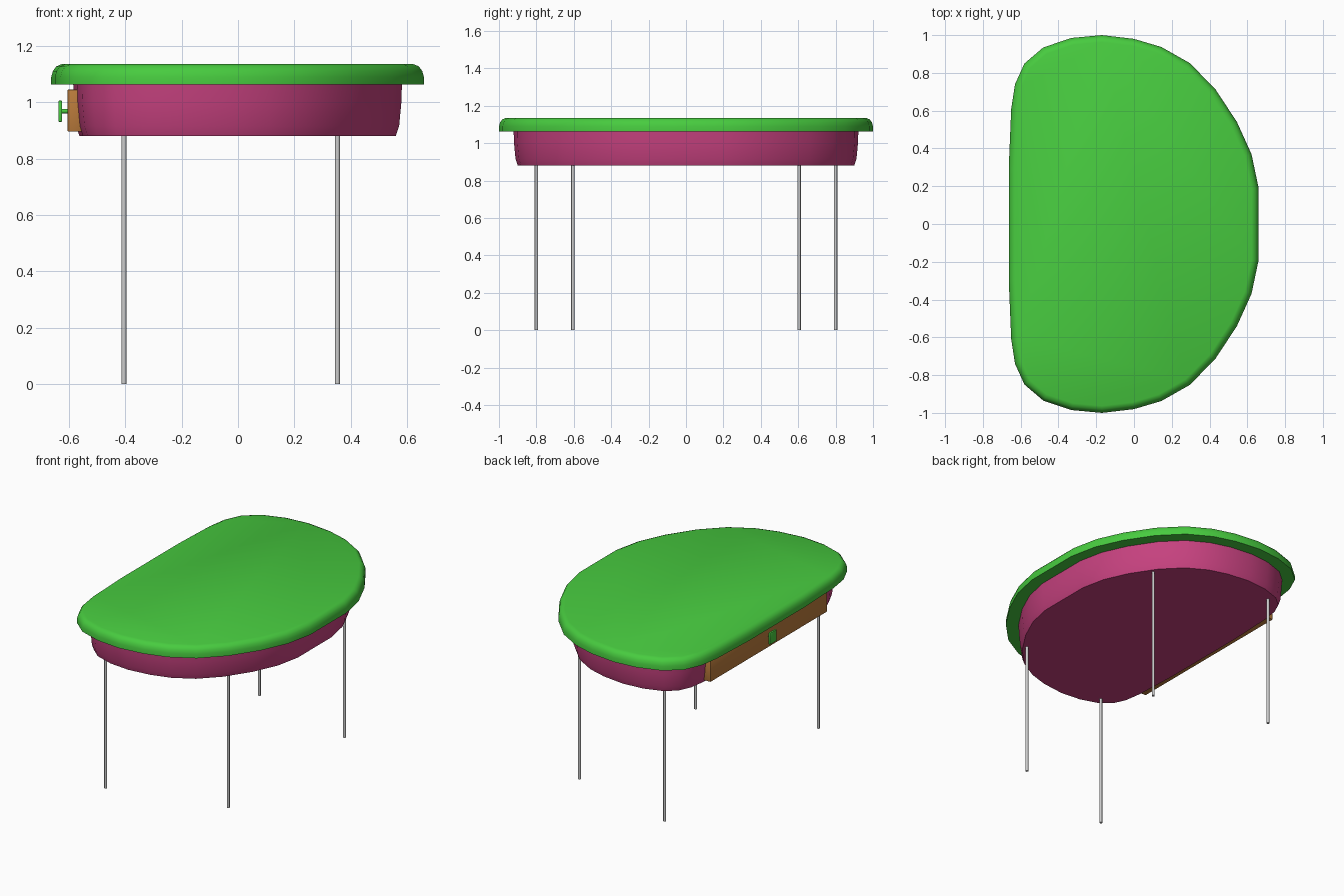
import bpy, bmesh, math
from mathutils import Vector

if "Cube" in bpy.data.objects:
    bpy.data.objects.remove(bpy.data.objects["Cube"])

# Half outline of the D-shaped top (y > 0), mirrored below
HALF = [(.66, .19), (.622, .37), (.545, .54), (.43, .715), (.295, .852), (.145, .937),
        (0, .98), (-.17, 1), (-.33, .985), (-.48, .935), (-.58, .85), (-.63, .74),
        (-.65, .61), (-.663, .3)]
OUTLINE = [Vector(p) for p in HALF] + [Vector((x, -y)) for x, y in reversed(HALF)]


def material(name, rgb):
    m = bpy.data.materials.new(name)
    m.diffuse_color = (*rgb, 1)
    m.use_nodes = True
    m.node_tree.nodes["Principled BSDF"].inputs["Base Color"].default_value = m.diffuse_color
    return m


GREEN = material("green", (.064, .6, .05))
PINK = material("pink", (.56, .053, .21))
ORANGE = material("orange", (.5, .2, .045))


def finish(bm, name, mat=None, angle=35):
    bmesh.ops.recalc_face_normals(bm, faces=bm.faces)
    me = bpy.data.meshes.new(name)
    bm.to_mesh(me)
    bm.free()
    ob = bpy.data.objects.new(name, me)
    bpy.context.collection.objects.link(ob)
    if mat:
        me.materials.append(mat)
    bpy.ops.object.select_all(action='DESELECT')
    ob.select_set(True)
    bpy.context.view_layer.objects.active = ob
    bpy.ops.object.shade_smooth_by_angle(angle=math.radians(angle))
    return ob


def inset(d):
    """Move the outline inwards by d along its corner bisectors."""
    pts = []
    n = len(OUTLINE)
    for i, p in enumerate(OUTLINE):
        a = (p - OUTLINE[i - 1]).normalized()
        b = (OUTLINE[(i + 1) % n] - p).normalized()
        n1, n2 = Vector((-a.y, a.x)), Vector((-b.y, b.x))
        m = (n1 + n2).normalized()
        pts.append(p + m * d / m.dot(n1))
    return pts


def slab(name, profile, mat):
    """Stack inset outlines (inset, z) into a closed body."""
    bm = bmesh.new()
    rings = [[bm.verts.new((p.x, p.y, z)) for p in inset(d)] for d, z in profile]
    n = len(OUTLINE)
    for lo, hi in zip(rings, rings[1:]):
        for i in range(n):
            j = (i + 1) % n
            bm.faces.new((lo[i], lo[j], hi[j], hi[i]))
    bm.faces.new(rings[0][::-1])
    bm.faces.new(rings[-1])
    return finish(bm, name, mat)


def box(name, x, y, z, mat, bevel):
    bm = bmesh.new()
    bmesh.ops.create_cube(bm, size=1)
    for v in bm.verts:
        v.co = [(r[0] + r[1]) / 2 + c * (r[1] - r[0]) for c, r in zip(v.co, (x, y, z))]
    bmesh.ops.bevel(bm, geom=bm.edges[:], offset=bevel, segments=2, profile=.5,
                    affect='EDGES')
    return finish(bm, name, mat)


def rod(name, loc, radius, length, mat=None, along_x=False):
    bm = bmesh.new()
    bmesh.ops.create_cone(bm, cap_ends=True, segments=12, radius1=radius,
                          radius2=radius, depth=length)
    ob = finish(bm, name, mat)
    ob.location = loc
    if along_x:
        ob.rotation_euler.y = math.pi / 2
    return ob


# Tabletop with rounded upper edge, and tapered apron below it
slab("tabletop", [(0, 1.062), (0, 1.09), (.006, 1.111), (.018, 1.127), (.037, 1.135)], GREEN)
slab("apron", [(.1, .88), (.088, .915), (.08, 1.0), (.078, 1.064)], PINK)

# Drawer front with knob on the straight side
box("drawer_front", (-.605, -.555), (-.61, .61), (.895, 1.045), ORANGE, .004)
rod("knob_stem", (-.613, 0, .968), .008, .03, GREEN, True)
box("knob", (-.638, -.624), (-.035, .035), (.93, 1.006), GREEN, .004)

# Thin legs
for side, s in (("left", -1), ("right", 1)):
    rod(f"drawer_side_leg_{side}", (-.405, s * .8, .445), .009, .89)
    rod(f"round_side_leg_{side}", (.353, s * .605, .445), .009, .89)
